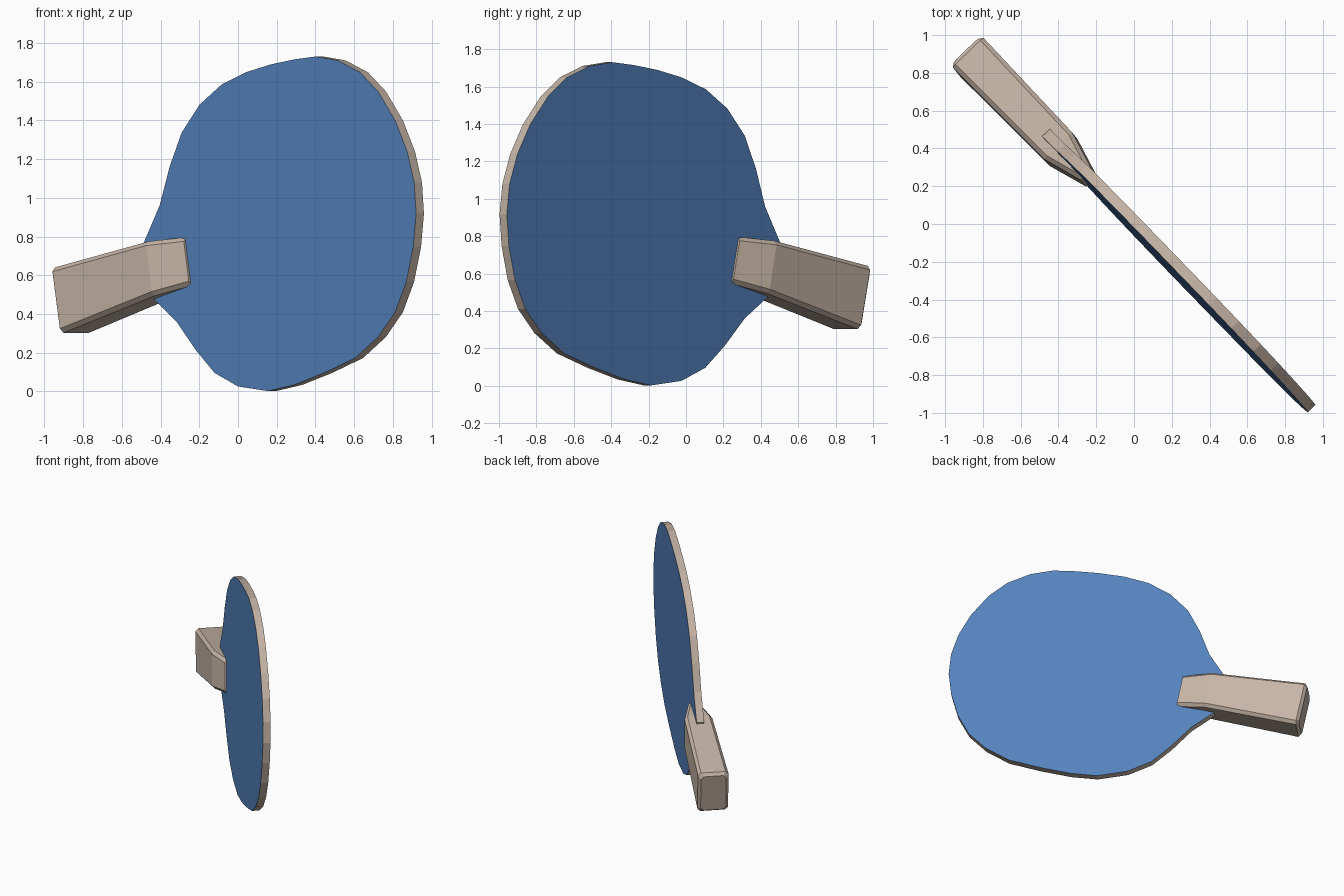
import bpy, bmesh, math

if "Cube" in bpy.data.objects:
    bpy.data.objects.remove(bpy.data.objects["Cube"])

ANGLE = math.radians(46.15)          # heading of the flat paddle
LEAN = math.tan(math.radians(1.1))   # slight backward lean
C, S = math.cos(ANGLE), math.sin(ANGLE)
HALF = 0.028                         # half blade thickness


def place(u, n, z):
    """u runs along the paddle, n towards its front face."""
    n -= LEAN * (z - 0.87)
    return (C * u - S * n, -S * u - C * n, z)


def material(name, rgb):
    m = bpy.data.materials.new(name)
    m.diffuse_color = (*rgb, 1)
    m.use_nodes = True
    m.node_tree.nodes["Principled BSDF"].inputs["Base Color"].default_value = m.diffuse_color
    return m


blue = material("blue_rubber", (0.089, 0.223, 0.510))
wood = material("pale_wood", (0.570, 0.465, 0.385))


def loft(name, rings, mats, cap_index=0):
    """Skin closed rings of points and cap both ends."""
    bm = bmesh.new()
    vs = [[bm.verts.new(place(*p)) for p in r] for r in rings]
    k = len(vs[0])
    for a, b in zip(vs, vs[1:]):
        for i in range(k):
            j = (i + 1) % k
            bm.faces.new((a[i], a[j], b[j], b[i]))
    for r in (vs[0], vs[-1]):
        bm.faces.new(r).material_index = cap_index
    bmesh.ops.recalc_face_normals(bm, faces=bm.faces)
    me = bpy.data.meshes.new(name)
    bm.to_mesh(me)
    bm.free()
    for m in mats:
        me.materials.append(m)
    ob = bpy.data.objects.new(name, me)
    bpy.context.collection.objects.link(ob)
    return ob


# Blade: outline of the front face as seen from the front (x, z)
outline = [(-.487, .768), (-.405, .96), (-.353, 1.161), (-.291, 1.337),
           (-.198, 1.482), (-.085, 1.585), (.039, 1.648), (.168, 1.689),
           (.291, 1.715), (.40, 1.73), (.515, 1.71), (.631, 1.648),
           (.724, 1.549), (.812, 1.399), (.874, 1.239), (.91, 1.079),
           (.92, .918), (.905, .747), (.869, .566), (.812, .411),
           (.724, .282), (.606, .173), (.446, .096), (.291, .034),
           (.155, .002), (0, .026), (-.121, .096), (-.219, .215),
           (-.317, .36), (-.435, .478)]
flat = [((x + S * (HALF - LEAN * (z - 0.87))) / C, z) for x, z in outline]
loft("blade", [[(u, n, z) for u, z in flat] for n in (HALF, -HALF)],
     [wood, blue], cap_index=1)


# Handle: chamfered rectangular sections between a bottom and a top point
def section(bottom, top, half, inset=0.0, c=0.022):
    (bu, bz), (tu, tz) = bottom, top
    length = math.hypot(tu - bu, tz - bz)
    lo, hi, w = inset, length - inset, half - inset
    c = min(c, w * 0.6)
    pts = [(lo, -w + c), (lo, w - c), (lo + c, w), (hi - c, w),
           (hi, w - c), (hi, -w + c), (hi - c, -w), (lo + c, -w)]
    return [(bu + (tu - bu) * t / length, n, bz + (tz - bz) * t / length)
            for t, n in pts]


loft("handle", [
    section((-1.215, .298), (-1.285, .636), .113, inset=.02),   # butt end
    section((-1.195, .303), (-1.265, .641), .113),              # butt edge
    section((-.525, .495), (-.580, .775), .102),                # shoulder
    section((-.315, .548), (-.365, .797), .040),                # tip on blade
], [wood])
